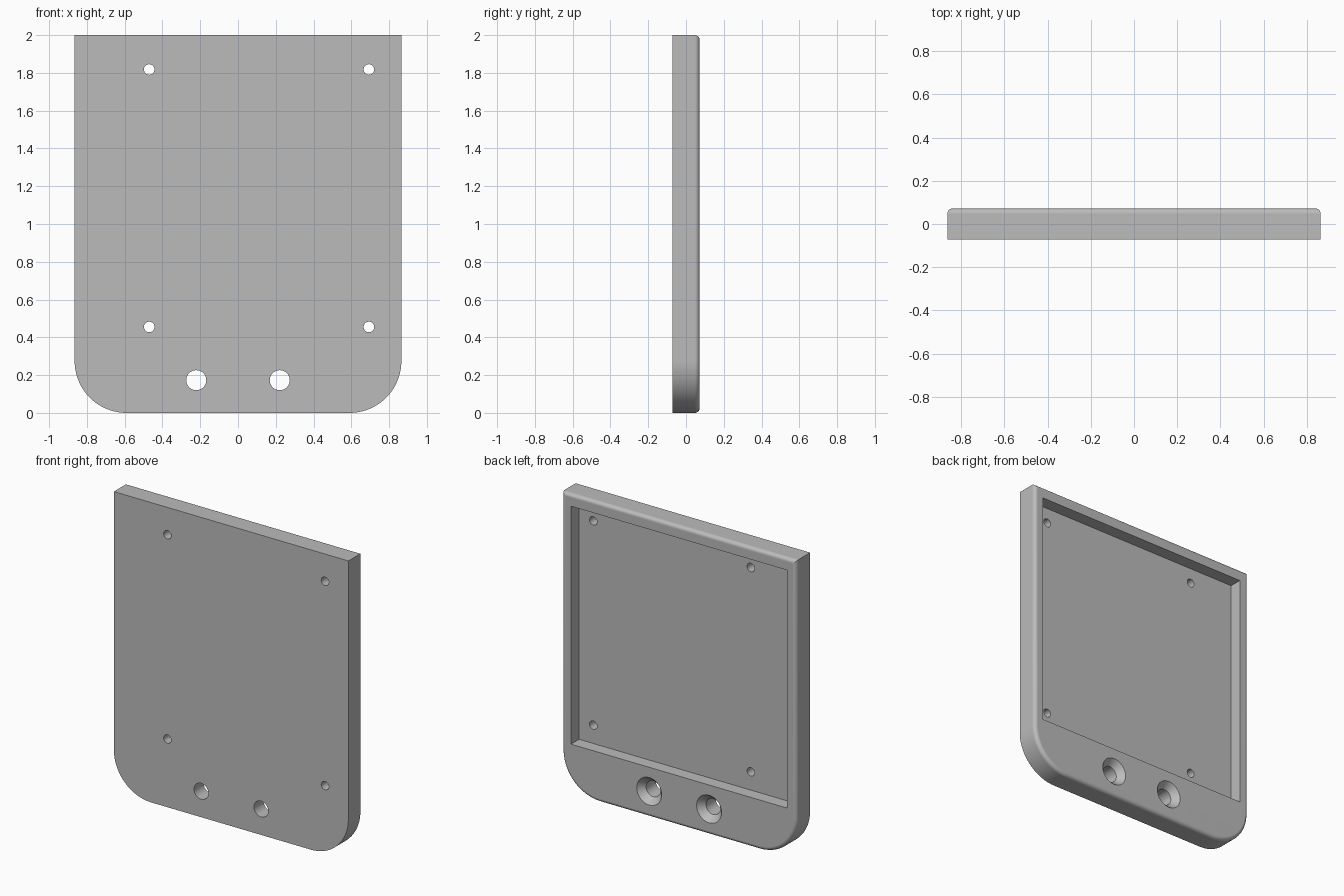
import bpy, bmesh, math
from mathutils import Matrix

cube = bpy.data.objects.get("Cube")
if cube:
    bpy.data.objects.remove(cube, do_unlink=True)

HALF_W, HEIGHT, HALF_T = 0.865, 2.0, 0.0725
CORNER, FILLET = 0.275, 0.026
POCKET_DEPTH = 0.085

grey = bpy.data.materials.new("plain grey")
grey.use_nodes = True
colour = (0.5, 0.5, 0.5, 1)
grey.diffuse_color = colour
grey.node_tree.nodes["Principled BSDF"].inputs["Base Color"].default_value = colour


def make_object(name, bm):
    bmesh.ops.recalc_face_normals(bm, faces=bm.faces)
    mesh = bpy.data.meshes.new(name)
    bm.to_mesh(mesh)
    bm.free()
    mesh.materials.append(grey)
    obj = bpy.data.objects.new(name, mesh)
    bpy.context.collection.objects.link(obj)
    return obj


def round_cutter(name, x, z, profile, sides=48):
    """Lathe a list of (radius, y) pairs about a front-to-back axis."""
    bm = bmesh.new()
    rings = []
    for r, y in profile:
        angles = [2 * math.pi * i / sides for i in range(sides)]
        rings.append([bm.verts.new((x + r * math.cos(a), y, z + r * math.sin(a)))
                      for a in angles])
    for a, b in zip(rings, rings[1:]):
        for i in range(sides):
            j = (i + 1) % sides
            bm.faces.new((a[i], a[j], b[j], b[i]))
    bm.faces.new(rings[0])
    bm.faces.new(rings[-1])
    return make_object(name, bm)


def cut(target, cutter):
    mod = target.modifiers.new("cut", "BOOLEAN")
    mod.operation = "DIFFERENCE"
    mod.solver = "EXACT"
    mod.object = cutter
    bpy.context.view_layer.objects.active = target
    bpy.ops.object.modifier_apply(modifier=mod.name)
    bpy.data.objects.remove(cutter, do_unlink=True)


# Plate outline: square top corners, rounded bottom corners
outline = [(HALF_W, HEIGHT), (-HALF_W, HEIGHT)]
steps = 20
for side, start in ((-1, math.pi), (1, 1.5 * math.pi)):
    for i in range(steps + 1):
        a = start + 0.5 * math.pi * i / steps
        outline.append((side * (HALF_W - CORNER) + CORNER * math.cos(a),
                        CORNER + CORNER * math.sin(a)))

# Plate body with a filleted back rim
bm = bmesh.new()
front = bm.faces.new([bm.verts.new((x, -HALF_T, z)) for x, z in outline])
extruded = bmesh.ops.extrude_face_region(bm, geom=[front], use_keep_orig=True)
back_verts = [g for g in extruded["geom"] if isinstance(g, bmesh.types.BMVert)]
bmesh.ops.translate(bm, verts=back_verts, vec=(0, 2 * HALF_T, 0))
bmesh.ops.recalc_face_normals(bm, faces=bm.faces)
rim = [e for e in bm.edges if all(v.co.y > 0 for v in e.verts)]
bmesh.ops.bevel(bm, geom=rim, offset=FILLET, offset_type="OFFSET",
                segments=6, profile=0.5, affect="EDGES")
plate = make_object("back_plate", bm)

# Rectangular pocket in the back
low, high, half = 0.333, 1.92, 0.798
bm = bmesh.new()
bmesh.ops.create_cube(bm, size=1, matrix=Matrix.Translation(
    (0, HALF_T, (low + high) / 2)) @ Matrix.Diagonal(
    (2 * half, 2 * POCKET_DEPTH, high - low, 1)))
cut(plate, make_object("pocket_cutter", bm))

# Four small screw holes
for x in (-0.47, 0.693):
    for z in (0.455, 1.818):
        cut(plate, round_cutter("screw_hole_cutter", x, z,
                                [(0.028, -0.2), (0.028, 0.2)], 32))

# Two large countersunk holes
wide, narrow, sink = 0.092, 0.053, 0.043
slope = (wide - narrow) / sink
for x in (-0.221, 0.221):
    cut(plate, round_cutter("countersink_cutter", x, 0.173,
                            [(narrow, -0.2), (narrow, HALF_T - sink),
                             (wide + 0.02 * slope, HALF_T + 0.02)]))

# Smooth curved walls, keep flat faces flat
bpy.ops.object.select_all(action="DESELECT")
plate.select_set(True)
bpy.context.view_layer.objects.active = plate
bpy.ops.object.shade_smooth_by_angle(angle=math.radians(30))
normals = plate.modifiers.new("flat face normals", "WEIGHTED_NORMAL")
normals.keep_sharp = True
